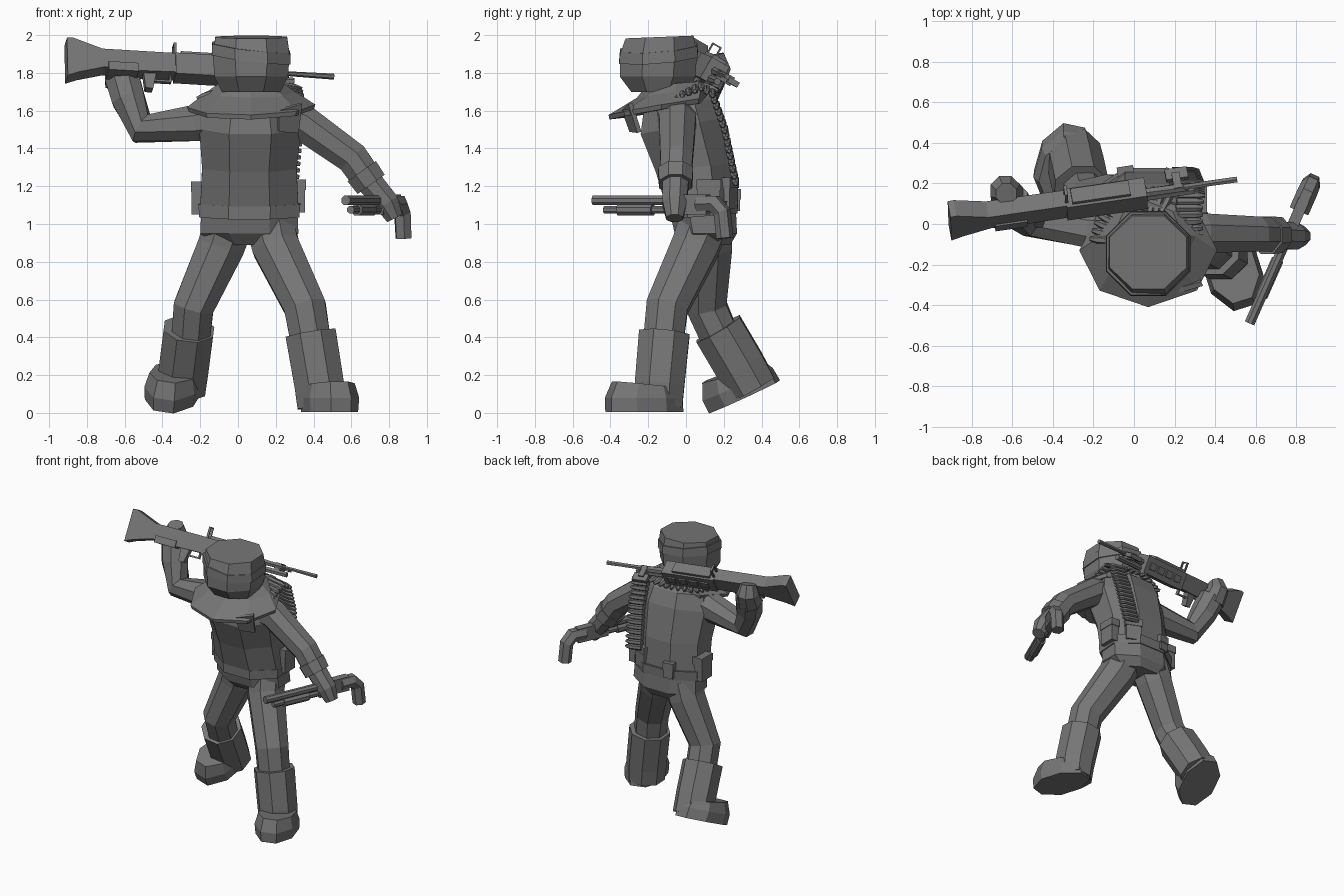
import bpy, bmesh, math
from mathutils import Vector, Matrix

I4 = Matrix.Identity(4)
DARK = bpy.data.materials.new("dark_grey")
DARK.diffuse_color = (.18, .18, .18, 1)


def finish(name, bm):
    bmesh.ops.recalc_face_normals(bm, faces=bm.faces)
    me = bpy.data.meshes.new(name)
    bm.to_mesh(me)
    bm.free()
    me.materials.append(DARK)
    ob = bpy.data.objects.new(name, me)
    bpy.context.collection.objects.link(ob)
    return ob


def skin(bm, rings):
    vs = [[bm.verts.new(p) for p in r] for r in rings]
    n = len(vs[0])
    for a, b in zip(vs, vs[1:]):
        for i in range(n):
            bm.faces.new((a[i], a[(i + 1) % n], b[(i + 1) % n], b[i]))
    bm.faces.new(vs[0])
    bm.faces.new(vs[-1])


def loft(name, secs, n=8, off=0.5, mat=I4):
    # sections: cx, cy, cz, rx, ry, slope along y, slope along x
    bm = bmesh.new()
    k = 1 / math.cos(math.pi / n) if off else 1
    rings = []
    for cx, cy, cz, rx, ry, sy, sx in secs:
        ring = []
        for i in range(n):
            a = 2 * math.pi * (i + off) / n
            dx, dy = k * rx * math.cos(a), k * ry * math.sin(a)
            ring.append(mat @ Vector((cx + dx, cy + dy, cz + sy * dy + sx * dx)))
        rings.append(ring)
    skin(bm, rings)
    return finish(name, bm)


def add_tube(bm, pts, radii, n=8, mat=I4, ref=(0, 1, 0)):
    pts = [Vector(p) for p in pts]
    rings = []
    for i, p in enumerate(pts):
        t = Vector()
        if i:
            t += (p - pts[i - 1]).normalized()
        if i < len(pts) - 1:
            t += (pts[i + 1] - p).normalized()
        t.normalize()
        u = Vector(ref).cross(t).normalized()
        v = t.cross(u)
        ring = []
        for j in range(n):
            a = 2 * math.pi * (j + 0.5) / n
            ring.append(mat @ (p + (u * math.cos(a) + v * math.sin(a)) * radii[i]))
        rings.append(ring)
    skin(bm, rings)


def tube(name, pts, radii, n=8, mat=I4, ref=(0, 1, 0)):
    bm = bmesh.new()
    add_tube(bm, pts, radii, n, mat, ref)
    return finish(name, bm)


def add_prism(bm, prof, y0, y1, mat=I4):
    skin(bm, [[mat @ Vector((x, y, z)) for x, z in prof] for y in (y0, y1)])


def add_box(bm, x0, x1, y0, y1, z0, z1, mat=I4):
    add_prism(bm, [(x0, z0), (x1, z0), (x1, z1), (x0, z1)], y0, y1, mat)


def frame(origin, xdir, zdir):
    x = Vector(xdir).normalized()
    y = Vector(zdir).cross(x).normalized()
    m = Matrix((x, y, x.cross(y))).transposed().to_4x4()
    m.translation = origin
    return m


# Head, head wrap and neck
loft("head", [(.07, -.15, 1.70, .155, .14, 0, 0), (.07, -.15, 1.78, .195, .20, 0, 0),
              (.07, -.145, 1.90, .203, .203, 0, 0), (.07, -.14, 1.99, .19, .18, .04, 0)])
loft("head_wrap", [(.07, -.145, 1.875, .209, .209, .08, -.12),
                   (.07, -.145, 1.935, .206, .204, .08, -.12)])
loft("neck", [(.06, -.05, 1.58, .15, .15, .2, 0), (.07, -.1, 1.75, .12, .12, .1, 0)])

# Jacket leaning forward
loft("jacket", [(.06, .08, 1.09, .26, .18, .08, 0), (.06, .045, 1.30, .25, .205, .12, 0),
                (.065, -.02, 1.52, .27, .22, .2, 0), (.065, -.035, 1.63, .24, .19, .2, 0),
                (.07, -.05, 1.70, .15, .14, .15, 0)])
loft("belt", [(.06, .085, 1.04, .265, .187, .08, 0), (.06, .085, 1.11, .27, .19, .08, 0)])
loft("hips", [(.06, .115, .89, .18, .12, 0, 0), (.06, .105, .95, .26, .165, 0, 0),
              (.06, .09, 1.06, .255, .175, 0, 0)])

# Scarf over the shoulders with a loose end
loft("scarf", [(.07, -.13, 1.60, .33, .275, .17, .02), (.07, -.13, 1.625, .34, .28, .17, .02),
               (.07, -.06, 1.70, .235, .2, .16, 0), (.07, -.05, 1.745, .17, .16, .08, 0)], off=0)
bm = bmesh.new()
add_prism(bm, [(-.06, .06), (.07, .08), (.05, -.08), (-.06, -.06)], -.012, .012,
          Matrix.Translation((.27, -.29, 1.555)) @ Matrix.Rotation(.35, 4, 'X')
          @ Matrix.Rotation(.35, 4, 'Z'))
finish("scarf_end", bm)

# Legs and boots
tube("rear_leg", [(-.05, .11, 1.0), (-.09, .12, .88), (-.235, .11, .56), (-.25, .18, .40)],
     [.14, .135, .115, .11])
tube("front_leg", [(.17, .09, 1.0), (.2, .05, .88), (.355, -.1, .56), (.385, -.12, .38)],
     [.14, .135, .12, .115])
tube("rear_boot_shaft", [(-.26, .17, .445), (-.285, .285, .25), (-.30, .352, .13)],
     [.143, .143, .14])
tube("front_boot_shaft", [(.385, -.115, .42), (.43, -.14, .15), (.44, -.145, .03)],
     [.145, .142, .135])
foot = [(0, 0, 0, .2, .132, 0, 0), (-.005, 0, .075, .197, .137, 0, 0),
        (.0, 0, .145, .165, .118, 0, -.1)]
loft("rear_boot_foot", foot, mat=frame((-.345, .31, .085), (.25, .88, .40), (.05, -.4, .9)))
loft("front_boot_foot", foot, mat=frame((.485, -.22, .005), (-.3, .95, 0), (0, 0, 1)))

# Arm raised behind the rifle, with hand
tube("raised_arm", [(-.08, -.04, 1.56), (-.22, -.02, 1.535), (-.51, .02, 1.505),
                    (-.58, .07, 1.66), (-.615, .12, 1.78)], [.12, .105, .088, .095, .098])
tube("raised_hand", [(-.62, .12, 1.75), (-.635, .165, 1.83), (-.63, .15, 1.895)],
     [.09, .078, .055], ref=(1, 0, 0))

# Lowered arm with rolled cuff and hand
tube("lowered_arm", [(.2, -.05, 1.57), (.34, -.045, 1.54), (.605, -.05, 1.35), (.69, -.055, 1.23)],
     [.12, .105, .093, .088])
tube("sleeve_cuff", [(.655, -.055, 1.28), (.705, -.055, 1.21)], [.1, .095])
tube("lowered_hand", [(.69, -.055, 1.23), (.79, -.06, 1.11), (.83, -.06, 1.03)], [.075, .07, .048])

# Sawn-off shotgun: two barrels, pump, receiver, curved grip
G = frame((.83, .10, 1.12), (-.26, -.59, 0), (0, 0, 1))
bm = bmesh.new()
add_tube(bm, [(0, 0, .005), (.645, 0, .005)], [.027, .027], mat=G)
add_tube(bm, [(.05, 0, -.045), (.58, 0, -.045)], [.022, .022], mat=G)
add_tube(bm, [(.3, 0, -.045), (.5, 0, -.045)], [.033, .033], mat=G)
add_box(bm, -.02, .22, -.028, .028, -.07, .035, G)
finish("shotgun_barrels", bm)
tube("shotgun_grip", [(.04, 0, -.015), (-.055, 0, -.012), (-.10, 0, -.06), (-.115, 0, -.195)],
     [.05, .05, .048, .046], 6, G)

# Long rifle across the shoulders, rolled backwards
R = frame((-.91, .015, 1.865), (1.42, .205, -.085), (0, .5, .86))
bm = bmesh.new()
add_prism(bm, [(0, -.115), (0, .115), (.03, .118), (.19, .06), (.36, .06), (.59, .06),
               (.59, -.055), (.38, -.06), (.2, -.05), (.06, -.09)], -.046, .046, R)
finish("rifle_stock", bm)
bm = bmesh.new()
add_box(bm, .58, .98, -.054, .054, -.068, .058, R)
add_box(bm, .61, .9, -.04, .04, .05, .077, R)
add_box(bm, .22, .38, -.056, .05, -.07, -.02, R)
for i in range(4):
    add_box(bm, .63 + i * .085, .69 + i * .085, .05, .064, -.03, .02, R)
finish("rifle_receiver", bm)
bm = bmesh.new()
add_tube(bm, [(.95, 0, 0), (1.18, 0, 0), (1.18, 0, 0.001), (1.435, 0, 0)],
         [.024, .024, .016, .016], mat=R, n=6)
add_tube(bm, [(.95, 0, -.045), (1.22, 0, -.045)], [.02, .02], mat=R, n=6)
add_box(bm, 1.09, 1.2, .05, .11, -.02, .01, R)
add_box(bm, 1.12, 1.16, -.01, .08, -.03, .02, R)
finish("rifle_barrel", bm)
bm = bmesh.new()
add_prism(bm, [(.41, -.05), (.48, -.05), (.46, -.15), (.42, -.15)], -.024, .024, R)
add_box(bm, .46, .56, -.012, .012, -.1, -.088, R)
add_box(bm, .55, .56, -.012, .012, -.1, -.05, R)
finish("rifle_grip", bm)
bm = bmesh.new()
for y in (-.028, .02):
    add_box(bm, .575, .59, y, y + .008, .055, .135, R)
add_box(bm, .575, .59, -.028, .028, .127, .135, R)
finish("rifle_sight", bm)

# Ammunition belt: rounds spread along a path round the neck and down the back
def rounds(bm, path, gap=.034):
    for (p, s), (q, t) in zip(path, path[1:]):
        p, s, q, t = map(Vector, (p, s, q, t))
        count = max(1, round((q - p).length / gap))
        for i in range(count):
            c, d = p.lerp(q, i / count), s.lerp(t, i / count).normalized()
            ref = (q - p).normalized()
            add_tube(bm, [c - d * .065, c + d * .035, c + d * .07], [.02, .02, .01], 6, ref=ref)


bm = bmesh.new()
X = (1, 0, -.15)
rounds(bm, [((-.15, -.08, 1.685), (-1, .1, -.3)), ((-.11, .05, 1.705), (-.8, .6, -.3)),
            ((.05, .12, 1.725), (0, 1, -.4)), ((.2, .11, 1.725), (.6, .8, -.3))])
rounds(bm, [((.27, -.12, 1.655), X), ((.27, .08, 1.725), X), ((.28, .14, 1.69), X),
            ((.275, .205, 1.5), X), ((.25, .27, 1.19), X)])
finish("ammo_belt", bm)

# Pouches round the belt
for i, (x, y, w, d, z0, z1, yaw) in enumerate([
        (-.21, .10, .06, .035, 1.05, 1.22, 1.57), (-.04, .25, .036, .03, 1.07, 1.18, .15),
        (.2, .225, .055, .03, 1.08, 1.24, -.4), (.325, .12, .06, .03, 1.06, 1.23, 1.57)]):
    bm = bmesh.new()
    M = Matrix.Translation((x, y, 0)) @ Matrix.Rotation(yaw, 4, 'Z')
    add_box(bm, -w, w, -d, d, z0, z1, M)
    add_box(bm, -w - .005, w + .005, -d - .005, d + .005, z1 - .05, z1 + .005, M)
    finish(f"pouch_{i + 1}", bm)
